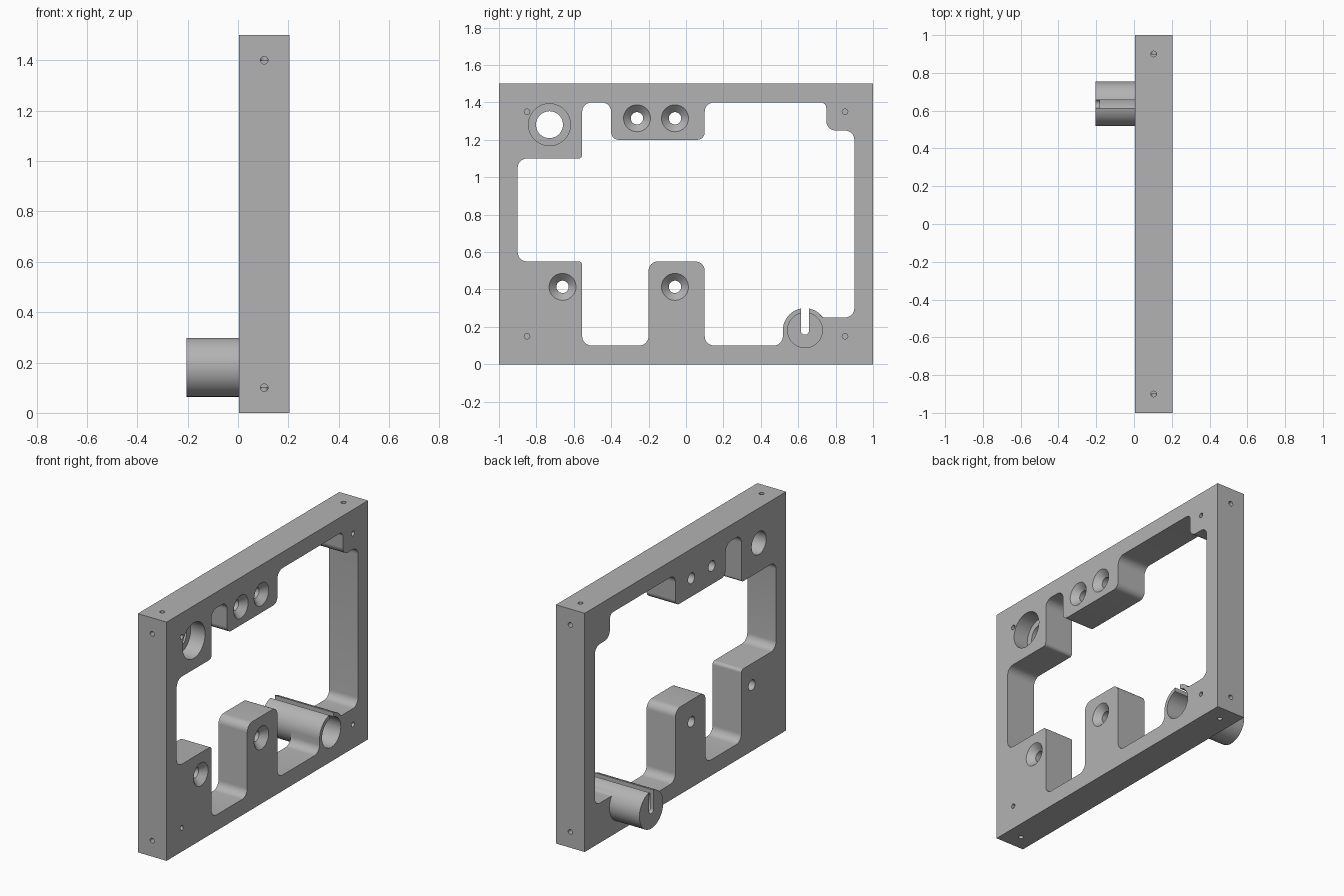
import bpy, bmesh, math
from mathutils import Vector, Matrix

cube = bpy.data.objects.get("Cube")
if cube:
    bpy.data.objects.remove(cube, do_unlink=True)

grey = bpy.data.materials.new("machined_grey")
grey.use_nodes = True
colour = (0.45, 0.45, 0.45, 1)
grey.diffuse_color = colour
grey.node_tree.nodes["Principled BSDF"].inputs["Base Color"].default_value = colour

BACK, FACE, TUBE_END = 0.004, 0.204, -0.204   # plate faces and tube end along x


def finish(bm, name):
    bmesh.ops.recalc_face_normals(bm, faces=bm.faces)
    mesh = bpy.data.meshes.new(name)
    bm.to_mesh(mesh)
    bm.free()
    mesh.materials.append(grey)
    obj = bpy.data.objects.new(name, mesh)
    bpy.context.collection.objects.link(obj)
    return obj


def prism(name, corners, x0, x1, steps=8):
    """Extrude a (y, z, fillet radius) outline along x."""
    outline = []
    for i, (y, z, r) in enumerate(corners):
        p = Vector((0, y, z))
        if not r:
            outline.append(p)
            continue
        before = Vector((0, *corners[i - 1][:2])) - p
        after = Vector((0, *corners[(i + 1) % len(corners)][:2])) - p
        before.normalize()
        after.normalize()
        half = before.angle(after) / 2
        centre = p + (before + after).normalized() * r / math.sin(half)
        a = (p + before * r / math.tan(half) - centre).normalized()
        b = (p + after * r / math.tan(half) - centre).normalized()
        span = a.angle(b)
        for k in range(steps + 1):
            t = k / steps
            d = (a * math.sin((1 - t) * span) + b * math.sin(t * span)) / math.sin(span)
            outline.append(centre + d * r)
    bm = bmesh.new()
    face = bm.faces.new([bm.verts.new((x0, p.y, p.z)) for p in outline])
    moved = bmesh.ops.extrude_face_region(bm, geom=[face])["geom"]
    bmesh.ops.translate(bm, vec=(x1 - x0, 0, 0),
                        verts=[v for v in moved if isinstance(v, bmesh.types.BMVert)])
    return finish(bm, name)


def rod(name, start, end, r1, r2=None, segments=48):
    """Cylinder or cone from start to end."""
    start, end = Vector(start), Vector(end)
    axis = end - start
    bm = bmesh.new()
    place = Matrix.Translation((start + end) / 2) @ axis.to_track_quat('Z', 'Y').to_matrix().to_4x4()
    bmesh.ops.create_cone(bm, cap_ends=True, segments=segments, radius1=r1,
                          radius2=r1 if r2 is None else r2, depth=axis.length, matrix=place)
    return finish(bm, name)


def cut(target, cutter):
    mod = target.modifiers.new("cut", 'BOOLEAN')
    mod.operation = 'DIFFERENCE'
    mod.solver = 'EXACT'
    mod.object = cutter
    bpy.context.view_layer.update()
    bpy.ops.object.select_all(action='DESELECT')
    bpy.context.view_layer.objects.active = target
    target.select_set(True)
    bpy.ops.object.modifier_apply(modifier=mod.name)
    bpy.data.objects.remove(cutter, do_unlink=True)


# Plate with its stepped opening, which follows the tube at the lower corner
TY, TZ, TR = 0.636, 0.182, 0.118
R, S = 0.05, 0.02
tube_arc = [(TY + TR * math.cos(math.radians(a)), TZ + TR * math.sin(math.radians(a)), 0)
            for a in range(50, 181, 5)]
opening = [
    (-0.9, 0.55, R), (-0.9, 1.1, R), (-0.555, 1.1, S), (-0.555, 1.4, R),
    (-0.4, 1.4, R), (-0.4, 1.2, 0.04), (0.1, 1.2, 0.04), (0.1, 1.4, R),
    (0.75, 1.4, 0.03), (0.75, 1.25, R), (0.9, 1.25, R), (0.9, 0.25, R),
    (0.728, 0.25, 0.03), *tube_arc, (TY - TR, 0.1, R),
    (0.1, 0.1, R), (0.1, 0.55, R), (-0.2, 0.55, R), (-0.2, 0.1, R),
    (-0.555, 0.1, R), (-0.555, 0.55, S)]
plate = prism("frame_plate", [(-1, 0, 0), (1, 0, 0), (1, 1.5, 0), (-1, 1.5, 0)], BACK, FACE)
cut(plate, prism("opening_cutter", opening, -0.1, 0.3))

# Slotted blind tube behind the plate
tube = rod("slotted_tube", (TUBE_END, TY, TZ), (BACK, TY, TZ), TR, segments=72)
w = 0.0213
for part in (plate, tube):
    cut(part, rod("bore_cutter", (-0.18, TY, TZ), (0.3, TY, TZ), 0.093, segments=72))
    cut(part, prism("slot_cutter", [(TY - w, 0.158, w * 0.98), (TY + w, 0.158, w * 0.98),
                                    (TY + w, 0.4, 0), (TY - w, 0.4, 0)], -0.3, 0.3))

# Countersunk screw holes
for y, z in ((-0.262, 1.315), (-0.059, 1.315), (-0.66, 0.414), (-0.059, 0.414)):
    cut(plate, rod("screw_cutter", (-0.1, y, z), (0.3, y, z), 0.033))
    cut(plate, rod("sink_cutter", (FACE - 0.05, y, z), (FACE + 0.01, y, z), 0.022, 0.082))

# Large counterbored hole
y, z = -0.73, 1.281
cut(plate, rod("large_hole_cutter", (-0.1, y, z), (0.3, y, z), 0.072))
cut(plate, rod("counterbore_cutter", (FACE - 0.1, y, z), (0.3, y, z), 0.112))

# Small blind holes in the face, the ends, and the top and bottom edges
mid, r, deep = (BACK + FACE) / 2, 0.015, 0.1
for side in (-1, 1):
    for z in (0.15, 1.35):
        cut(plate, rod("face_cutter", (FACE - deep, side * 0.85, z), (0.3, side * 0.85, z), r, segments=20))
    for z in (0.1, 1.4):
        cut(plate, rod("end_cutter", (mid, side * 0.9, z), (mid, side * 1.1, z), r, segments=20))
    for z0, z1 in ((-0.1, deep), (1.5 - deep, 1.6)):
        cut(plate, rod("edge_cutter", (mid, side * 0.9, z0), (mid, side * 0.9, z1), r, segments=20))

# Smooth curved walls, sharp edges
for part in (plate, tube):
    bpy.ops.object.select_all(action='DESELECT')
    part.select_set(True)
    bpy.context.view_layer.objects.active = part
    bpy.ops.object.shade_smooth_by_angle(angle=math.radians(30))
